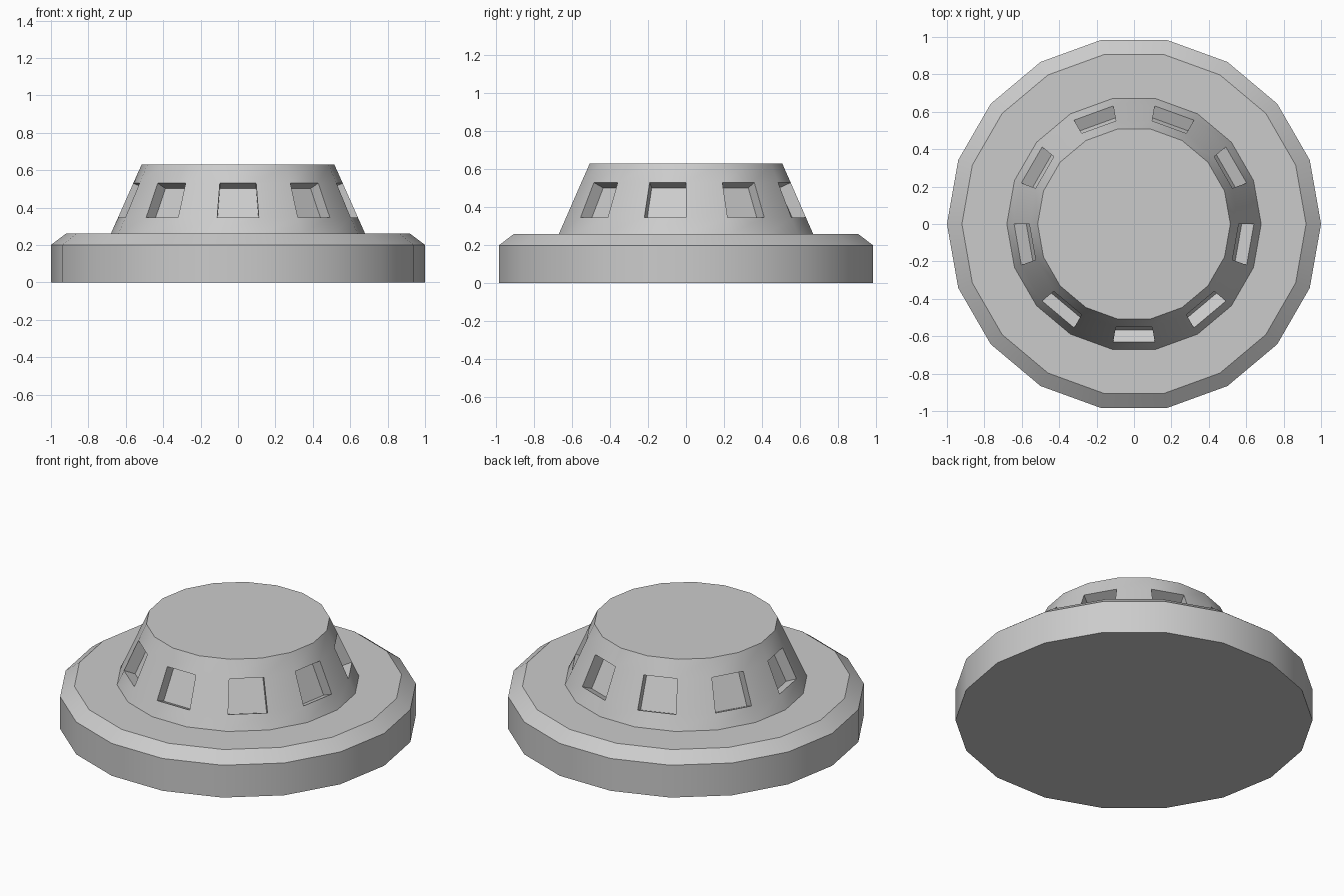
import bpy, bmesh, math
from mathutils import Vector

if "Cube" in bpy.data.objects:
    bpy.data.objects.remove(bpy.data.objects["Cube"])

SIDES = 18
# radius, height from the foot up to the rim of the flat top
PROFILE = [(1.0, 0.0), (1.0, 0.20), (0.92, 0.26), (0.68, 0.26),
           (0.641, 0.347), (0.560, 0.53), (0.515, 0.63)]
WINDOW_BAND = 4      # profile segment that carries the recesses
DEPTH = 0.07

bm = bmesh.new()

# Stepped round body, turned from the profile
rings = [[bm.verts.new((r * math.cos(math.tau * i / SIDES),
                        r * math.sin(math.tau * i / SIDES), z))
          for i in range(SIDES)] for r, z in PROFILE]
windows = []
for k, (lo, hi) in enumerate(zip(rings, rings[1:])):
    for i in range(SIDES):
        j = (i + 1) % SIDES
        f = bm.faces.new((lo[i], lo[j], hi[j], hi[i]))
        if k == WINDOW_BAND and i % 2 == 1:   # side 13 faces the front
            windows.append(f)
bm.faces.new(rings[0][::-1])
bm.faces.new(rings[-1])
bm.normal_update()

# Recessed windows on every second side, pushed in along the slope normal
normals = [f.normal.copy() for f in windows]
pushed = bmesh.ops.extrude_discrete_faces(bm, faces=windows)["faces"]
for f, n in zip(pushed, normals):
    bmesh.ops.translate(bm, verts=f.verts[:], vec=Vector(n) * -DEPTH)
bmesh.ops.recalc_face_normals(bm, faces=bm.faces[:])

mesh = bpy.data.meshes.new("windowed_round_base")
bm.to_mesh(mesh)
bm.free()
body = bpy.data.objects.new("windowed_round_base", mesh)
bpy.context.collection.objects.link(body)
bpy.context.view_layer.objects.active = body
body.select_set(True)
bpy.ops.object.shade_smooth_by_angle(angle=math.radians(30))
